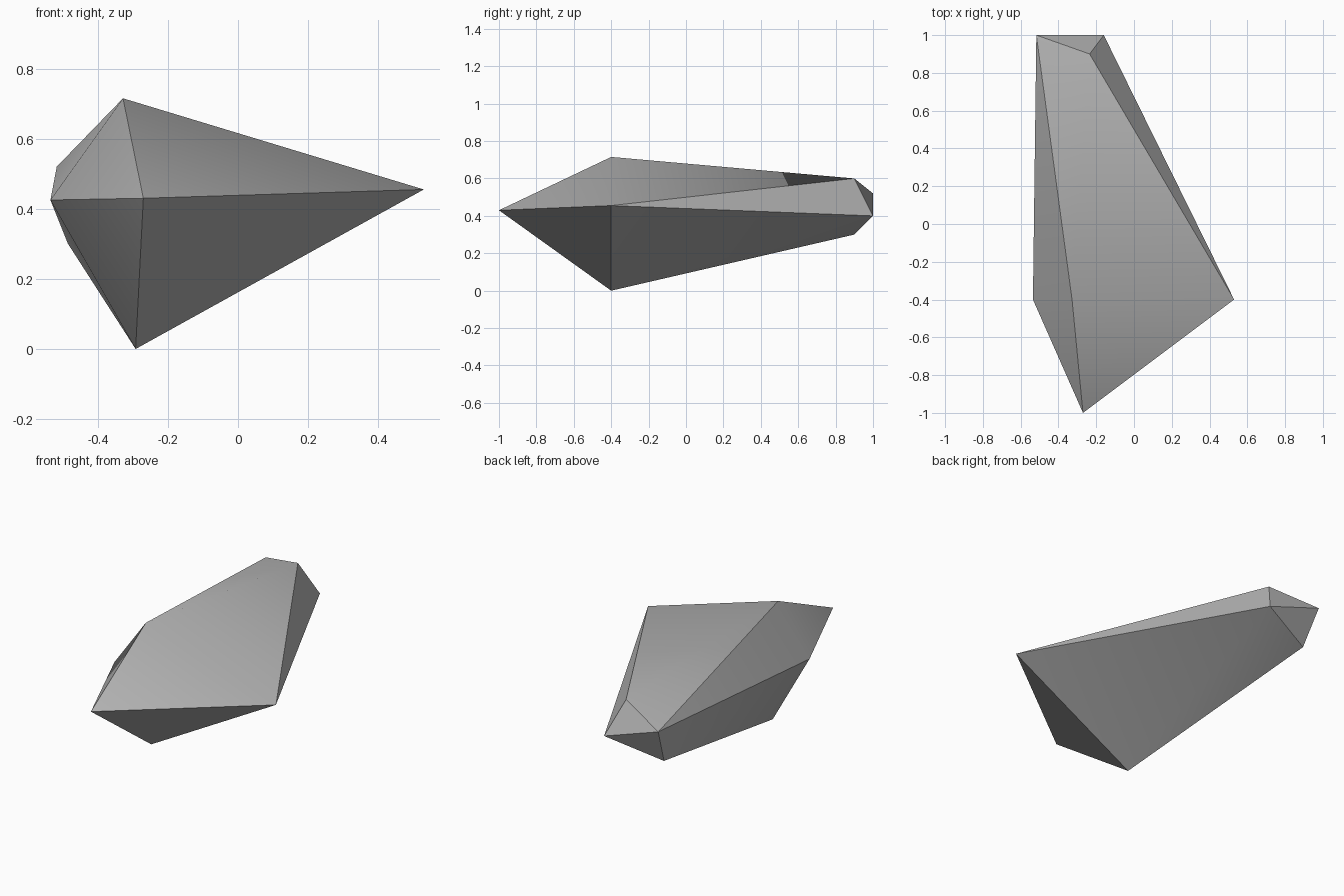
import bpy
import bmesh
import math

cube = bpy.data.objects.get("Cube")
if cube:
    bpy.data.objects.remove(cube, do_unlink=True)

# Plain stone grey
stone = bpy.data.materials.new("stone_grey")
stone.use_nodes = True
grey = (0.45, 0.45, 0.45, 1)
stone.diffuse_color = grey
bsdf = next(n for n in stone.node_tree.nodes if n.type == 'BSDF_PRINCIPLED')
bsdf.inputs["Base Color"].default_value = grey

# Corner points of the faceted shard
front_tip = (-0.27, -1.0, 0.43)
girdle = [(-0.328, -0.4, 0.715), (0.53, -0.4, 0.455),
          (-0.292, -0.4, 0.0), (-0.535, -0.4, 0.425)]
back_end = [(-0.235, 0.9, 0.6), (-0.16, 1.0, 0.4),
            (-0.485, 0.9, 0.3), (-0.517, 1.0, 0.52)]

# The shard is the convex skin around its corners
bm = bmesh.new()
for corner in [front_tip, *girdle, *back_end]:
    bm.verts.new(corner)
bmesh.ops.convex_hull(bm, input=bm.verts[:])
bmesh.ops.recalc_face_normals(bm, faces=bm.faces[:])

mesh = bpy.data.meshes.new("rock_shard")
bm.to_mesh(mesh)
bm.free()
mesh.materials.append(stone)
shard = bpy.data.objects.new("rock_shard", mesh)
bpy.context.collection.objects.link(shard)

# Soften shallow creases, keep the strong ridges sharp
bpy.ops.object.select_all(action='DESELECT')
shard.select_set(True)
bpy.context.view_layer.objects.active = shard
bpy.ops.object.shade_smooth_by_angle(angle=math.radians(35))
